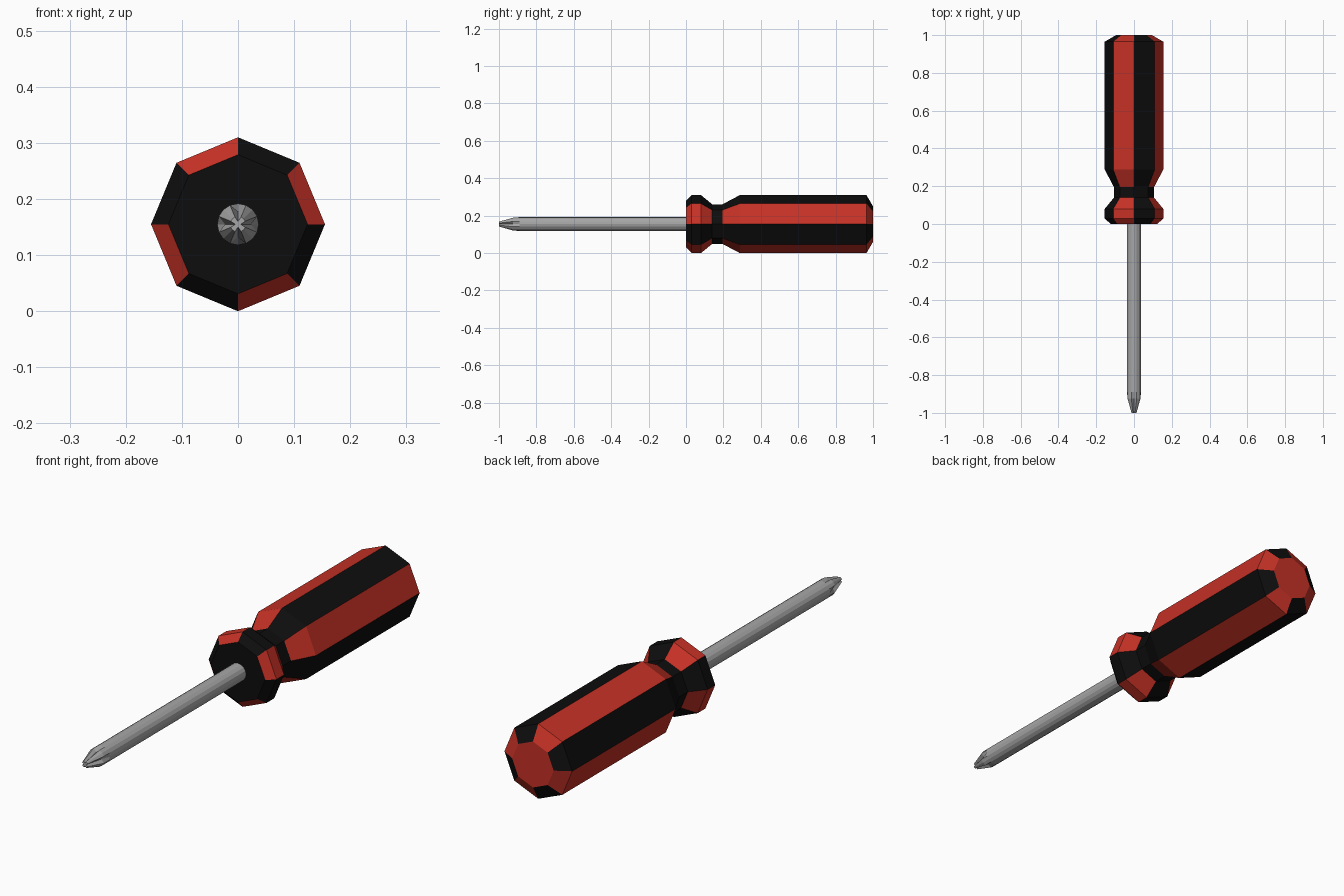
import bpy
import bmesh
from math import sin, cos, tau

default = bpy.data.objects.get("Cube")
if default:
    bpy.data.objects.remove(default)

AXIS_Z = 0.155


def material(name, rgb, metallic=0.0):
    mat = bpy.data.materials.new(name)
    mat.use_nodes = True
    colour = (*rgb, 1.0)
    mat.diffuse_color = colour
    mat.node_tree.nodes["Principled BSDF"].inputs["Base Color"].default_value = colour
    return mat


black = material("black rubber", (0.004, 0.004, 0.004))
red = material("red plastic", (0.56, 0.031, 0.019))
steel = material("grey steel", (0.38, 0.38, 0.38))


def loft(name, rings, sides, radius, colour, mats):
    """Skin rings along y; radius(ring, i) and colour(ring index, side) are rules."""
    bm = bmesh.new()
    loops = []
    for ring in rings:
        loop = []
        for i in range(sides):
            a, r = tau * i / sides, radius(ring, i)
            loop.append(bm.verts.new((r * cos(a), ring[0], AXIS_Z + r * sin(a))))
        loops.append(loop)
    for j, (low, high) in enumerate(zip(loops, loops[1:])):
        for i in range(sides):
            n = (i + 1) % sides
            face = bm.faces.new((low[i], low[n], high[n], high[i]))
            face.material_index = colour(j, i)
    front = bm.faces.new(loops[0])
    back = bm.faces.new(loops[-1])
    front.material_index = 0
    back.material_index = len(mats) - 1
    bmesh.ops.recalc_face_normals(bm, faces=bm.faces)
    mesh = bpy.data.meshes.new(name)
    bm.to_mesh(mesh)
    bm.free()
    for mat in mats:
        mesh.materials.append(mat)
    obj = bpy.data.objects.new(name, mesh)
    bpy.context.collection.objects.link(obj)
    return obj


# Octagonal handle: (y, radius), alternate red panels, plain black neck
handle_profile = [
    (0.0, 0.124), (0.03, 0.155), (0.08, 0.155), (0.14, 0.106),
    (0.195, 0.106), (0.288, 0.155), (0.965, 0.155), (1.0, 0.095),
]
NECK = 3
loft("handle", handle_profile, 8,
     lambda ring, i: ring[1],
     lambda j, i: 1 if i % 2 == 0 and j != NECK else 0,
     [black, red])

# Steel shaft with a cross tip: (y, ridge radius, groove radius)
shaft_profile = [
    (-1.0, 0.014, 0.005), (-0.925, 0.037, 0.023),
    (-0.89, 0.037, 0.037), (0.01, 0.037, 0.037),
]
loft("shaft", shaft_profile, 16,
     lambda ring, i: ring[2] if i % 4 == 0 else ring[1],
     lambda j, i: 0,
     [steel])
